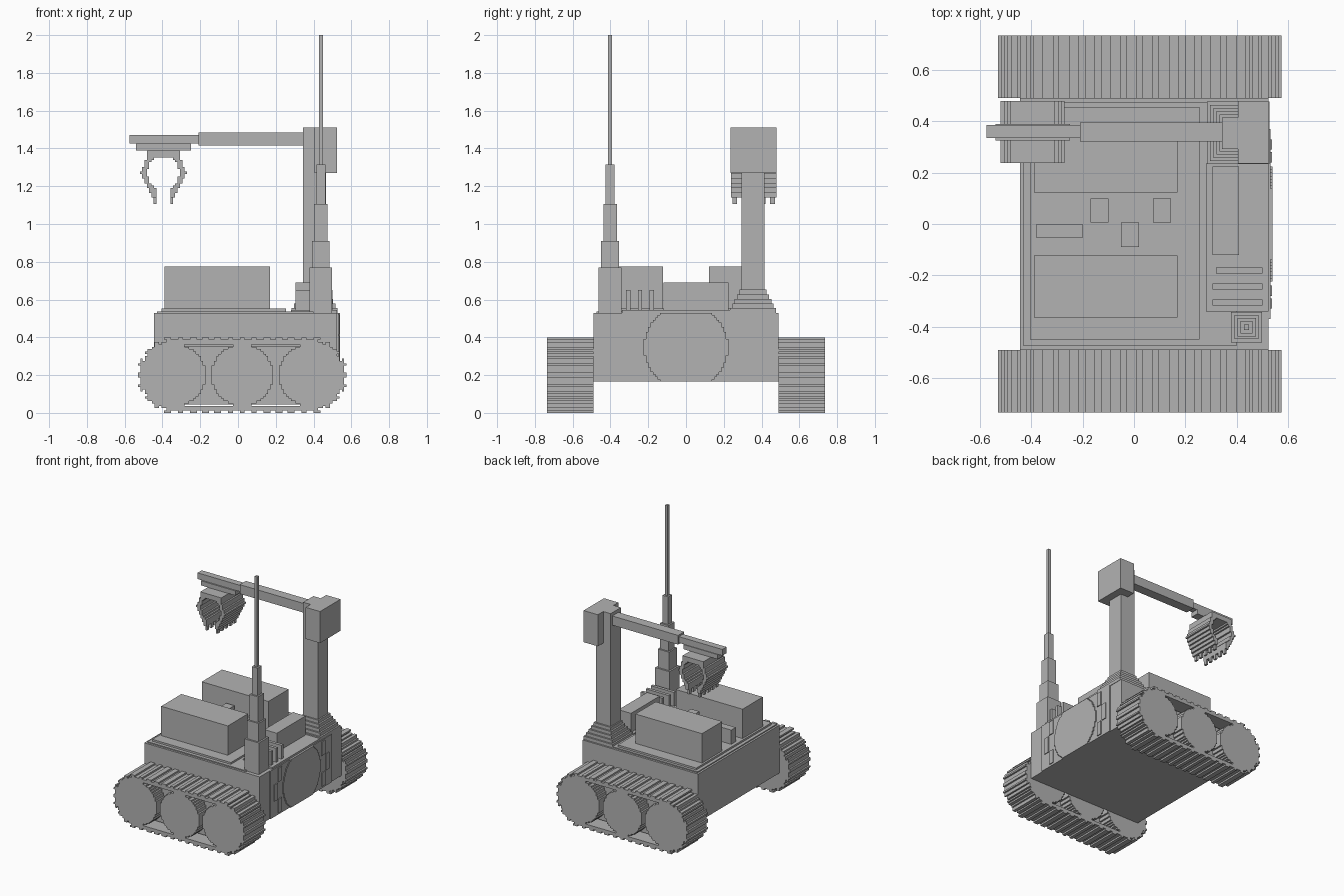
import bpy, bmesh, math

if "Cube" in bpy.data.objects:
    bpy.data.objects.remove(bpy.data.objects["Cube"])

grey = bpy.data.materials.new("plain grey")
grey.diffuse_color = (0.45, 0.45, 0.45, 1)
grey.use_nodes = True
grey.node_tree.nodes["Principled BSDF"].inputs["Base Color"].default_value = grey.diffuse_color
CELL = 0.0125


def finish(name, bm):
    bmesh.ops.recalc_face_normals(bm, faces=bm.faces)
    mesh = bpy.data.meshes.new(name)
    bm.to_mesh(mesh)
    bm.free()
    mesh.materials.append(grey)
    obj = bpy.data.objects.new(name, mesh)
    bpy.context.collection.objects.link(obj)
    return obj


def box(name, x, y, z):
    """Box from (min, max) pairs."""
    bm = bmesh.new()
    bmesh.ops.create_cube(bm, size=1)
    for v in bm.verts:
        v.co = [(r[0] + r[1]) / 2 + c * (r[1] - r[0]) for r, c in zip((x, y, z), v.co)]
    return finish(name, bm)


def stepped(name, inside, u, v, w, axis="y"):
    """Extrude a blocky profile: every grid cell (u, v) that passes the rule."""
    nu, nv = round((u[1] - u[0]) / CELL), round((v[1] - v[0]) / CELL)
    du, dv = (u[1] - u[0]) / nu, (v[1] - v[0]) / nv
    cells = {(i, j) for i in range(nu) for j in range(nv)
             if inside(u[0] + (i + .5) * du, v[0] + (j + .5) * dv)}
    bm, verts = bmesh.new(), {}

    def vert(i, j, k):
        if (i, j, k) not in verts:
            a, b, c = u[0] + i * du, v[0] + j * dv, w[k]
            verts[i, j, k] = bm.verts.new((a, c, b) if axis == "y" else (c, a, b))
        return verts[i, j, k]

    for i, j in cells:
        ring = [(i, j), (i + 1, j), (i + 1, j + 1), (i, j + 1)]
        for k in (0, 1):
            bm.faces.new([vert(*p, k) for p in ring])
        for n, (di, dj) in enumerate([(0, -1), (1, 0), (0, 1), (-1, 0)]):
            if (i + di, j + dj) not in cells:
                p, q = ring[n], ring[(n + 1) % 4]
                bm.faces.new([vert(*p, 0), vert(*q, 0), vert(*q, 1), vert(*p, 1)])
    bmesh.ops.recalc_face_normals(bm, faces=bm.faces)
    bmesh.ops.dissolve_limit(bm, angle_limit=0.01, verts=bm.verts, edges=bm.edges)
    return finish(name, bm)


def interp(points, t):
    for (a, p), (b, q) in zip(points, points[1:]):
        if a <= t <= b:
            return p + (q - p) * (t - a) / (b - a)
    return 0


# Tracks: toothed belt, three wheels and a recessed web on each side
CX, CZ, HALF = 0.0225, 0.2, 0.3525
PERIOD = (4 * HALF + 2 * math.pi * 0.19) / 40


def belt(x, z):
    dx, dz = x - CX, z - CZ
    ex = max(abs(dx) - HALF, 0)
    r = math.hypot(ex, dz)
    arc = min(abs(dx), HALF) + 0.19 * math.atan2(ex, abs(dz))
    tooth = (arc / PERIOD + .25) % 1 < 0.5
    return 0.158 < r < (0.202 if tooth else 0.187)


for side, y in (("right", (-0.735, -0.49)), ("left", (0.49, 0.735))):
    stepped("track_belt_" + side, belt, (-0.53, 0.575), (0, 0.4), y)
    for n in range(3):
        wx = CX + (n - 1) * 0.357
        stepped(f"wheel_{side}_{n + 1}",
                lambda a, b: math.hypot(a - wx, b - CZ) < 0.165,
                (wx - 0.1625, wx + 0.1625), (0.0375, 0.3625), y)
    mid = sum(y) / 2
    box("track_web_" + side, (-0.34, 0.385), (mid - 0.02, mid + 0.02), (0.045, 0.355))

# Hull and deck plates
box("hull", (-0.445, 0.525), (-0.49, 0.49), (0.165, 0.53))
box("lower_deck_plate", (-0.43, 0.40), (-0.475, 0.475), (0.53, 0.538))
box("upper_deck_plate", (-0.405, 0.255), (-0.45, 0.455), (0.53, 0.552))
box("console_plate", (0.28, 0.525), (-0.34, 0.235), (0.53, 0.545))

# End panel with round hatch and small bars
box("end_panel", (0.52, 0.532), (-0.37, 0.37), (0.165, 0.53))
stepped("round_hatch", lambda y, z: math.hypot(y, z - 0.3475) < 0.222,
        (-0.225, 0.225), (0.165, 0.53), (0.52, 0.54), "x")
for s in (-1, 1):
    for n, (a, b, lo, hi) in enumerate([(.24, .28, .415, .52), (.24, .28, .18, .285),
                                        (.29, .33, .285, .41)]):
        box(f"panel_bar_{s}_{n}", (0.525, 0.538), sorted((s * a, s * b)), (lo, hi))

# Equipment on the deck
for side, s in (("right", -1), ("left", 1)):
    box("cargo_box_" + side, (-0.39, 0.17), sorted((s * 0.122, s * 0.365)), (0.54, 0.775))
for n, (x, y) in enumerate([(-0.17, 0.005), (0.075, 0.005), (-0.05, -0.09)]):
    box(f"deck_post_{n + 1}", (x, x + 0.07), (y, y + 0.095), (0.54, 0.68))
box("deck_block", (-0.38, -0.20), (-0.055, 0.0), (0.54, 0.66))
box("console", (0.305, 0.41), (-0.12, 0.225), (0.53, 0.69))
for n, x in enumerate([0.305, 0.305, 0.32]):
    y = -0.317 + n * 0.062
    box(f"cooling_fin_{n + 1}", (x, 0.50), (y, y + 0.023), (0.53, 0.65))

# Telescopic antenna
AX, AY = 0.4385, -0.402
for n, (h, lo, hi) in enumerate([(.06, .53, .77), (.047, .77, .91), (.036, .91, 1.105),
                                 (.024, 1.105, 1.315), (.0105, 1.315, 2)]):
    box(f"antenna_section_{n + 1}", (AX - h, AX + h), (AY - h, AY + h), (lo, hi))

# Mast with stepped foot and head
for n in range(5):
    h, z = 0.122 - n * 0.0125, 0.53 + n * 0.0245
    box(f"mast_foot_{n + 1}", (0.406 - h, 0.406 + h), (0.355 - h, 0.355 + h), (z, z + 0.0245))
box("mast", (0.343, 0.467), (0.293, 0.415), (0.53, 1.51))
box("mast_head", (0.405, 0.525), (0.235, 0.48), (1.27, 1.51))

# Arm
box("upper_arm", (-0.21, 0.35), (0.322, 0.395), (1.415, 1.485))
box("forearm", (-0.575, -0.20), (0.335, 0.385), (1.425, 1.472))
box("gripper_mount", (-0.54, -0.25), (0.325, 0.39), (1.39, 1.425))

# Gripper: a blocky open claw with toothed finger tips
GX = -0.395
OUTER = [(1.14, .055), (1.19, .08), (1.25, .115), (1.275, .12), (1.36, .085), (1.40, .085)]
INNER = [(1.14, .037), (1.185, .04), (1.22, .072), (1.27, .086), (1.33, .066), (1.355, .045)]
stepped("gripper_claw", lambda x, z: interp(INNER, z) < abs(x - GX) < interp(OUTER, z)
        or (z > 1.355 and abs(x - GX) < .085),
        (GX - 0.125, GX + 0.125), (1.14, 1.39), (0.237, 0.48))
for s in (-1, 1):
    for n in range(5):
        y = 0.246 + n * 0.05
        box(f"finger_tip_{s}_{n + 1}", sorted((GX + s * 0.037, GX + s * 0.052)),
            (y, y + 0.025), (1.105, 1.14))
